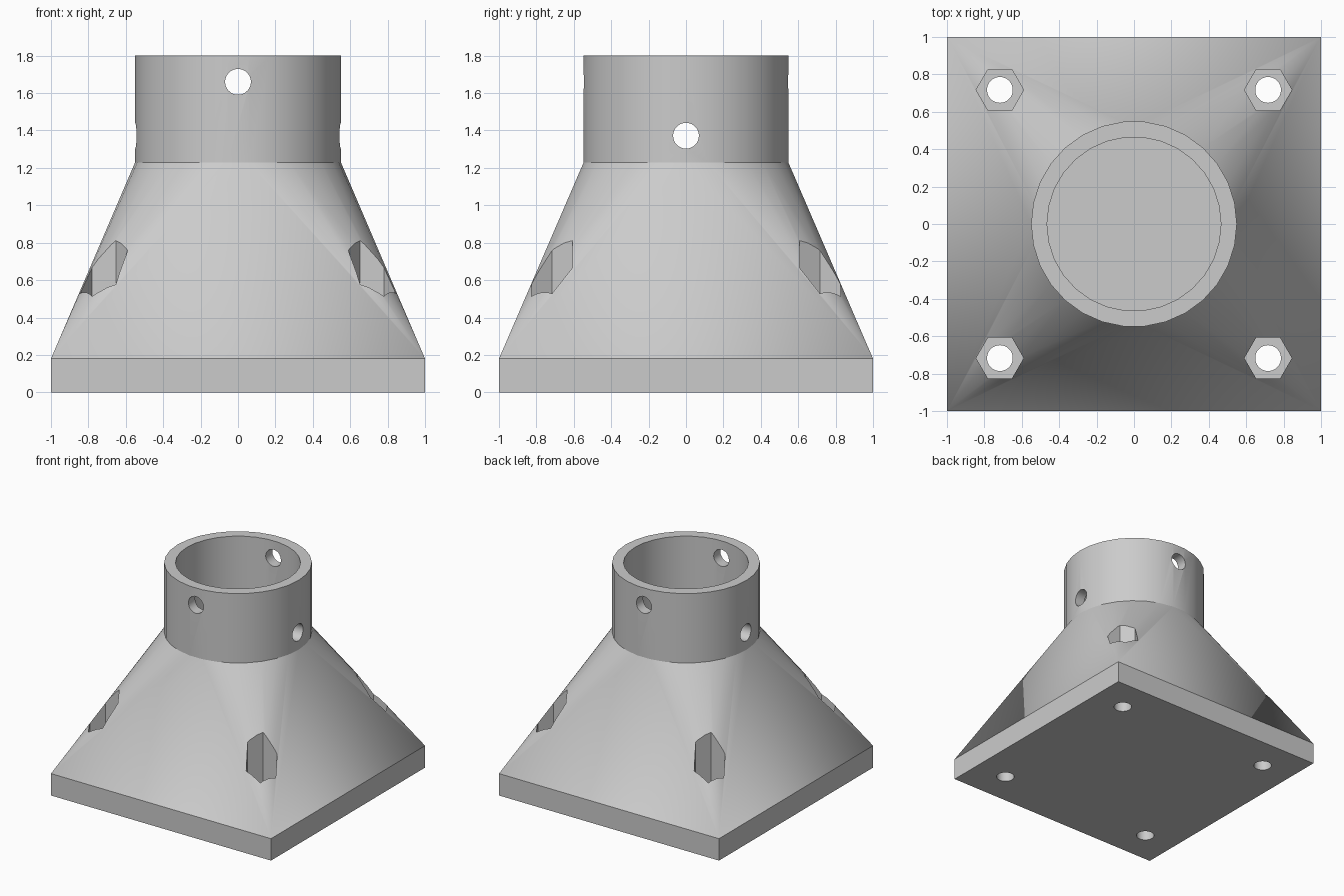
import bpy
import bmesh
from math import pi, cos, sin, radians

cube = bpy.data.objects.get("Cube")
if cube:
    bpy.data.objects.remove(cube, do_unlink=True)

SIDES = 30
PLATE_TOP, COLLAR_BASE, TOP = 0.18, 1.23, 1.80
OUTER_R, BORE_R, HOLE_R, NUT_R = 0.55, 0.465, 0.069, 0.127
BOLT = 0.717

grey = bpy.data.materials.new("Light grey")
grey.use_nodes = True
COLOUR = (0.6, 0.6, 0.6, 1)
grey.diffuse_color = COLOUR
grey.node_tree.nodes["Principled BSDF"].inputs["Base Color"].default_value = COLOUR

# Tapered body: hull from the square plate to the round collar
bm = bmesh.new()
for x in (-1, 1):
    for y in (-1, 1):
        for z in (0, PLATE_TOP):
            bm.verts.new((x, y, z))
for i in range(SIDES):
    a = 2 * pi * i / SIDES
    bm.verts.new((OUTER_R * cos(a), OUTER_R * sin(a), COLLAR_BASE))
bmesh.ops.convex_hull(bm, input=bm.verts[:])
bmesh.ops.dissolve_limit(bm, angle_limit=radians(0.5), verts=bm.verts[:], edges=bm.edges[:])

# Collar: pull the round cap straight up
bm.normal_update()
cap = max(bm.faces, key=lambda f: f.calc_center_median().z)
grown = bmesh.ops.extrude_face_region(bm, geom=[cap])["geom"]
for v in grown:
    if isinstance(v, bmesh.types.BMVert):
        v.co.z = TOP
if cap.is_valid:
    bm.faces.remove(cap)
bmesh.ops.recalc_face_normals(bm, faces=bm.faces[:])
mesh = bpy.data.meshes.new("post_base")
bm.to_mesh(mesh)
bm.free()
body = bpy.data.objects.new("post_base", mesh)
bpy.context.collection.objects.link(body)
mesh.materials.append(grey)


def cut(name, radius, length, location, sides=SIDES, rotation=(0, 0, 0)):
    """Subtract a prism or cylinder from the body."""
    bpy.ops.mesh.primitive_cylinder_add(vertices=sides, radius=radius, depth=length,
                                        location=location, rotation=rotation)
    cutter = bpy.context.object
    cutter.name = name
    cutter.data.materials.append(grey)
    cutter.hide_render = True
    bpy.context.view_layer.objects.active = body
    mod = body.modifiers.new(name, 'BOOLEAN')
    mod.operation, mod.solver, mod.object = 'DIFFERENCE', 'EXACT', cutter
    bpy.ops.object.modifier_apply(modifier=name)
    bpy.data.objects.remove(cutter, do_unlink=True)


# Blind post socket, with its floor at the collar base
cut("socket", BORE_R, 1, (0, 0, COLLAR_BASE + 0.5), rotation=(0, 0, pi / 2))

# Cross pin holes: upper runs front to back, lower runs side to side
cut("upper_pin_hole", HOLE_R, 2, (0, 0, 1.66), rotation=(pi / 2, 0, 0))
cut("lower_pin_hole", HOLE_R, 2, (0, 0, 1.372), rotation=(0, pi / 2, 0))

# Bolt holes with hexagonal nut pockets, corners pointing along x
for sx in (-1, 1):
    for sy in (-1, 1):
        cut("bolt_hole", HOLE_R, 3, (sx * BOLT, sy * BOLT, 0.5))
        cut("nut_pocket", NUT_R, 1.2, (sx * BOLT, sy * BOLT, PLATE_TOP + 0.6),
            sides=6, rotation=(0, 0, pi / 2))

# Smooth the round surfaces, keep the creases crisp
bpy.ops.object.select_all(action='DESELECT')
body.select_set(True)
bpy.context.view_layer.objects.active = body
bpy.ops.object.shade_smooth_by_angle(angle=radians(20))
